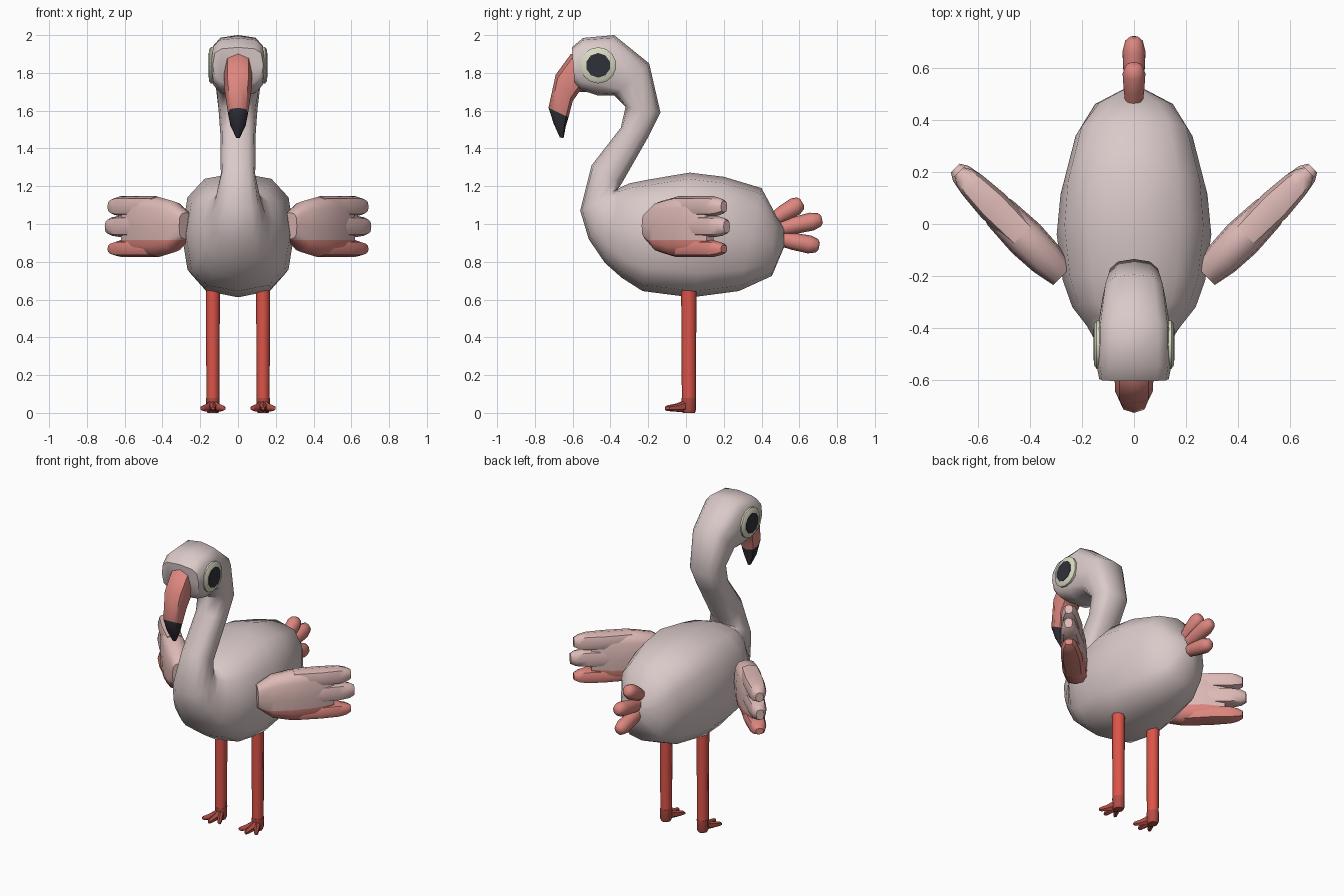
import bpy, bmesh, math
from mathutils import Vector

if "Cube" in bpy.data.objects:
    bpy.data.objects.remove(bpy.data.objects["Cube"])


def material(name, rgb):
    m = bpy.data.materials.new(name)
    m.diffuse_color = (*rgb, 1)
    m.use_nodes = True
    m.node_tree.nodes["Principled BSDF"].inputs["Base Color"].default_value = m.diffuse_color
    return m


PALE = material("pale_pink", (0.70, 0.59, 0.585))
WING = material("wing_pink", (0.73, 0.49, 0.47))
CORAL = material("coral", (0.72, 0.24, 0.21))
RED = material("leg_red", (0.72, 0.09, 0.067))
DARK_RED = material("foot_red", (0.45, 0.075, 0.06))
CREAM = material("eye_cream", (0.70, 0.71, 0.54))
BLACK = material("black", (0.03, 0.03, 0.042))


def loft(name, rings, mats, sides=10, power=1.0, cut_z=None, rule=None, angle=50):
    """Skin rounded sections: (point A, opposite point B, half-width vector, optional power)."""
    bm = bmesh.new()
    loops = []
    for a, b, v, *own in rings:
        a, b, v = Vector(a), Vector(b), Vector(v)
        p = own[0] if own else power
        c, u = (a + b) / 2, (a - b) / 2
        loop = []
        for i in range(sides):
            t = 2 * math.pi * i / sides
            cu, sv = (math.copysign(abs(k) ** p, k) for k in (math.cos(t), math.sin(t)))
            loop.append(bm.verts.new(c + u * cu + v * sv))
        loops.append(loop)
    for p, q in zip(loops, loops[1:]):
        for i in range(sides):
            j = (i + 1) % sides
            bm.faces.new((p[i], p[j], q[j], q[i]))
    bm.faces.new(loops[0])
    bm.faces.new(loops[-1])
    bmesh.ops.recalc_face_normals(bm, faces=bm.faces)
    if cut_z is not None:
        bmesh.ops.bisect_plane(bm, geom=bm.verts[:] + bm.edges[:] + bm.faces[:],
                               plane_co=(0, 0, cut_z), plane_no=(0, 0, 1))
    if rule:
        for f in bm.faces:
            f.material_index = rule(f.calc_center_median())
    me = bpy.data.meshes.new(name)
    bm.to_mesh(me)
    bm.free()
    for m in mats:
        me.materials.append(m)
    ob = bpy.data.objects.new(name, me)
    bpy.context.collection.objects.link(ob)
    bpy.ops.object.select_all(action='DESELECT')
    ob.select_set(True)
    bpy.context.view_layer.objects.active = ob
    bpy.ops.object.shade_smooth_by_angle(angle=math.radians(angle))
    return ob


def profile(rows):
    """Sections on the centre plane: (y, z) of A, (y, z) of B, half-width, optional power."""
    return [((0, ay, az), (0, by, bz), (w, 0, 0), *p) for ay, az, by, bz, w, *p in rows]


# Body, neck and head in one skin, from rump to face
loft("body_neck_head", profile([
    (0.52, 0.88, 0.52, 0.98, 0.04),
    (0.455, 0.725, 0.47, 1.06, 0.15),
    (0.28, 0.645, 0.40, 1.19, 0.225),
    (0.03, 0.612, 0.20, 1.25, 0.283),
    (-0.10, 0.628, 0.02, 1.272, 0.298),
    (-0.23, 0.645, -0.20, 1.235, 0.275),
    (-0.34, 0.715, -0.30, 1.215, 0.238),
    (-0.43, 0.795, -0.345, 1.195, 0.185),
    (-0.515, 0.92, -0.36, 1.185, 0.145),
    (-0.56, 1.07, -0.36, 1.185, 0.12),
    (-0.50, 1.31, -0.34, 1.215, 0.091),
    (-0.345, 1.51, -0.20, 1.46, 0.094),
    (-0.32, 1.62, -0.135, 1.59, 0.103),
    (-0.38, 1.68, -0.195, 1.85, 0.122, 0.7),
    (-0.465, 1.68, -0.38, 2.0, 0.143, 0.62),
    (-0.56, 1.71, -0.545, 1.985, 0.143, 0.58),
    (-0.59, 1.745, -0.605, 1.935, 0.134, 0.58),
]), [PALE], sides=12, power=0.75)

# Hooked beak with a black tip
loft("beak", profile([
    (-0.56, 1.91, -0.52, 1.70, 0.07),
    (-0.61, 1.90, -0.565, 1.70, 0.075),
    (-0.69, 1.79, -0.60, 1.65, 0.073),
    (-0.728, 1.615, -0.622, 1.565, 0.054),
    (-0.70, 1.53, -0.637, 1.515, 0.041),
    (-0.668, 1.458, -0.648, 1.455, 0.010),
]), [CORAL, BLACK], sides=8, power=0.8, rule=lambda c: int(c.z < 1.585))

# Fan of three tail feathers
for i, (y0, z0, y1, z1) in enumerate([(0.44, 1.01, 0.615, 1.115),
                                      (0.45, 0.965, 0.72, 1.025),
                                      (0.45, 0.93, 0.705, 0.882)]):
    d = Vector((0, y1 - y0, z1 - z0))
    n = Vector((0, -d.z, d.y)).normalized()
    start = Vector((0, y0, z0))
    rings = []
    for t, h, w in [(0, 0.03, 0.03), (0.45, 0.045, 0.04), (0.8, 0.048, 0.044),
                    (0.95, 0.036, 0.034), (1.0, 0.02, 0.018)]:
        c = start + d * t
        rings.append((c + n * h, c - n * h, (w, 0, 0)))
    loft(f"tail_feather_{i + 1}", rings, [CORAL], sides=8)


def wing_rings(s, rows):
    """Sections along the swept-back wing: distance, low z, high z, half-thickness."""
    k = math.sqrt(0.5)
    return [((s * (0.275 + k * d), -0.198 + k * d, lo),
             (s * (0.275 + k * d), -0.198 + k * d, hi),
             (s * k * t, -k * t, 0)) for d, lo, hi, t in rows]


for side, s in (("left", 1), ("right", -1)):
    # Wing: palm and three feather tips, coral along the lower edge
    def lower(c):
        return int(c.z < 0.915)
    loft(f"wing_{side}", wing_rings(s, [
        (0, 0.92, 1.06, 0.052), (0.09, 0.85, 1.12, 0.07), (0.20, 0.826, 1.142, 0.077),
        (0.34, 0.826, 1.147, 0.068), (0.46, 0.87, 1.10, 0.03)]),
        [WING, CORAL], sides=12, power=0.65, cut_z=0.915, rule=lower)
    for i, (lo, hi, end) in enumerate([(1.04, 1.147, 0.565), (0.93, 1.045, 0.585),
                                       (0.826, 0.914, 0.565)]):
        loft(f"wing_feather_{side}_{i + 1}", wing_rings(s, [
            (0.22, lo, hi, 0.058), (0.38, lo, hi, 0.064), (0.49, lo, hi, 0.054),
            (end - 0.03, lo + 0.008, hi - 0.01, 0.042),
            (end, lo + 0.022, hi - 0.025, 0.024)]),
            [WING, CORAL], sides=8, power=0.75, rule=lower)

    # Eye: cream disc with a dark pupil plate
    def disc(rows):
        return [((s * x, -0.465, 1.84 + r), (s * x, -0.465, 1.84 - r), (0, r, 0))
                for x, r in rows]
    loft(f"eye_{side}", disc([(0.11, 0.095), (0.144, 0.096), (0.154, 0.082)]),
         [CREAM], sides=14)
    loft(f"pupil_{side}", disc([(0.150, 0.065), (0.157, 0.065)]),
         [BLACK], sides=10, angle=30)

    # Leg and ankle
    def post(rows):
        return [((s * 0.133, 0.015 + r, z), (s * 0.133, 0.015 - r, z), (r * 0.92, 0, 0))
                for z, r in rows]
    loft(f"leg_{side}", post([(0.07, 0.037), (0.70, 0.041)]), [RED], sides=8)
    loft(f"ankle_{side}", post([(0.0, 0.032), (0.015, 0.038), (0.08, 0.039)]),
         [DARK_RED], sides=8)

    # Three spread toes
    for i, dx in enumerate((-0.058, 0, 0.058)):
        rings = []
        for t, lo, hi, w in [(0, 0.004, 0.075, 0.026), (0.5, 0.006, 0.05, 0.02),
                             (0.9, 0.01, 0.04, 0.015), (1, 0.015, 0.032, 0.009)]:
            x, y = s * 0.133 + dx * t, 0.01 - (0.122 - abs(dx) * 0.4) * t
            rings.append(((x, y, lo), (x, y, hi), (w, 0, 0)))
        loft(f"toe_{side}_{i + 1}", rings, [DARK_RED], sides=6)
